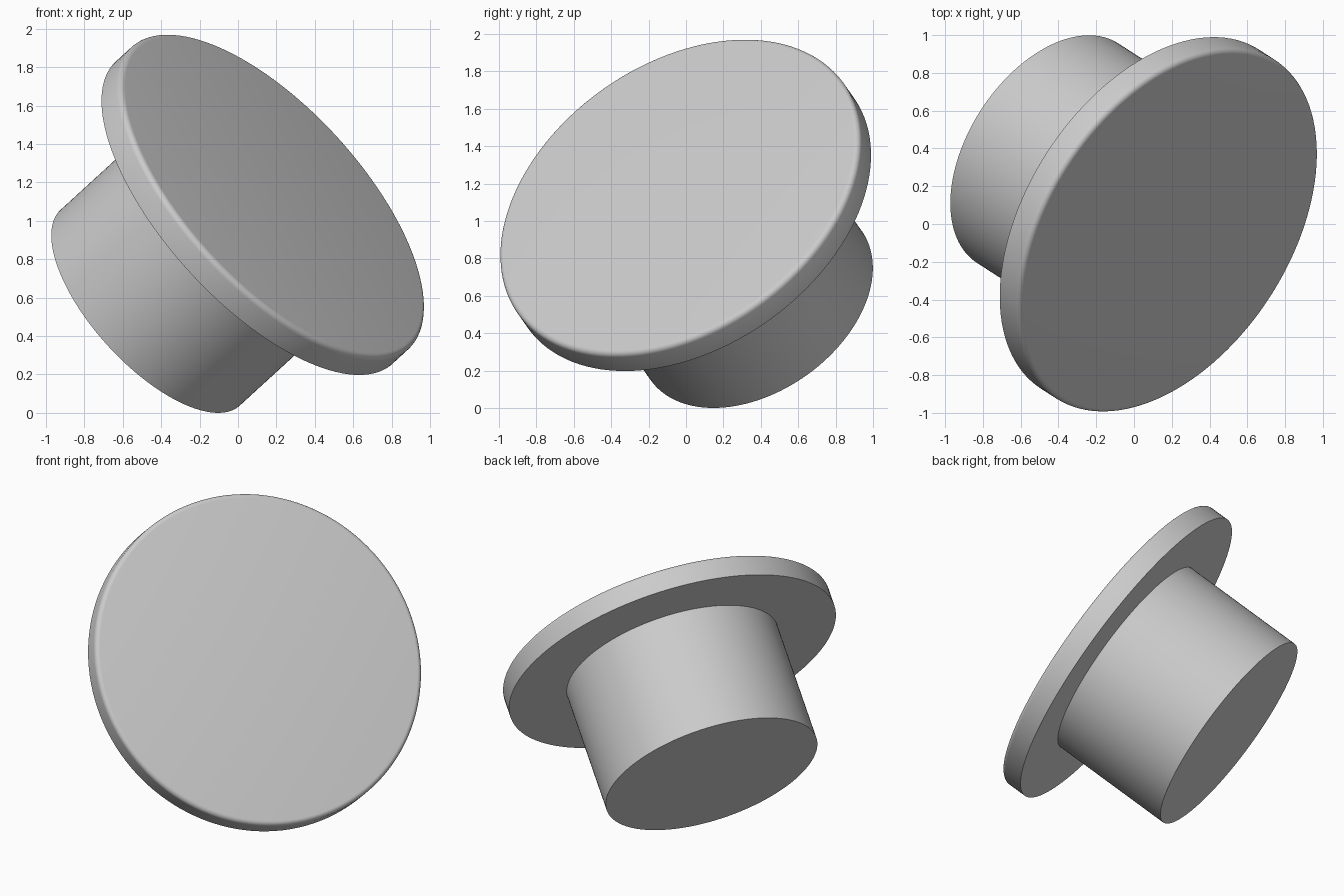
import bpy, bmesh, math
from mathutils import Vector

if "Cube" in bpy.data.objects:
    bpy.data.objects.remove(bpy.data.objects["Cube"], do_unlink=True)

# Main dimensions, measured along the tilted axis from the stem end
AXIS = Vector((0.667, -0.43, 0.61)).normalized()
STEM_END = Vector((-0.457, 0.375, 0.548))
STEM_RADIUS, STEM_LENGTH = 0.691, 0.813
FLANGE_RADIUS, FLANGE_THICKNESS, FILLET = 1.067, 0.15, 0.03
SEGMENTS, FILLET_STEPS = 128, 6

grey = bpy.data.materials.new("plain_grey")
grey.use_nodes = True
colour = (0.6, 0.6, 0.6, 1)
grey.diffuse_color = colour
grey.node_tree.nodes["Principled BSDF"].inputs["Base Color"].default_value = colour

# Half profile: stem, step out to the flange, rounded front rim
top = STEM_LENGTH + FLANGE_THICKNESS
profile = [(STEM_RADIUS, 0), (STEM_RADIUS, STEM_LENGTH), (FLANGE_RADIUS, STEM_LENGTH)]
for i in range(FILLET_STEPS + 1):
    a = math.pi / 2 * i / FILLET_STEPS
    profile.append((FLANGE_RADIUS - FILLET + FILLET * math.cos(a),
                    top - FILLET + FILLET * math.sin(a)))

# Revolve the profile and cap both ends
bm = bmesh.new()
rings = []
for r, z in profile:
    rings.append([bm.verts.new((r * math.cos(math.tau * k / SEGMENTS),
                                r * math.sin(math.tau * k / SEGMENTS), z))
                  for k in range(SEGMENTS)])
for low, high in zip(rings, rings[1:]):
    for k in range(SEGMENTS):
        n = (k + 1) % SEGMENTS
        bm.faces.new((low[k], low[n], high[n], high[k]))
bm.faces.new(rings[0][::-1])
bm.faces.new(rings[-1])
bmesh.ops.recalc_face_normals(bm, faces=bm.faces)
mesh = bpy.data.meshes.new("flanged_plug")
bm.to_mesh(mesh)
bm.free()
mesh.materials.append(grey)

# Tilt the plug onto its axis
plug = bpy.data.objects.new("flanged_plug", mesh)
bpy.context.collection.objects.link(plug)
plug.rotation_euler = AXIS.to_track_quat("Z", "Y").to_euler()
plug.location = STEM_END

bpy.ops.object.select_all(action="DESELECT")
plug.select_set(True)
bpy.context.view_layer.objects.active = plug
bpy.ops.object.shade_smooth_by_angle(angle=math.radians(30))
